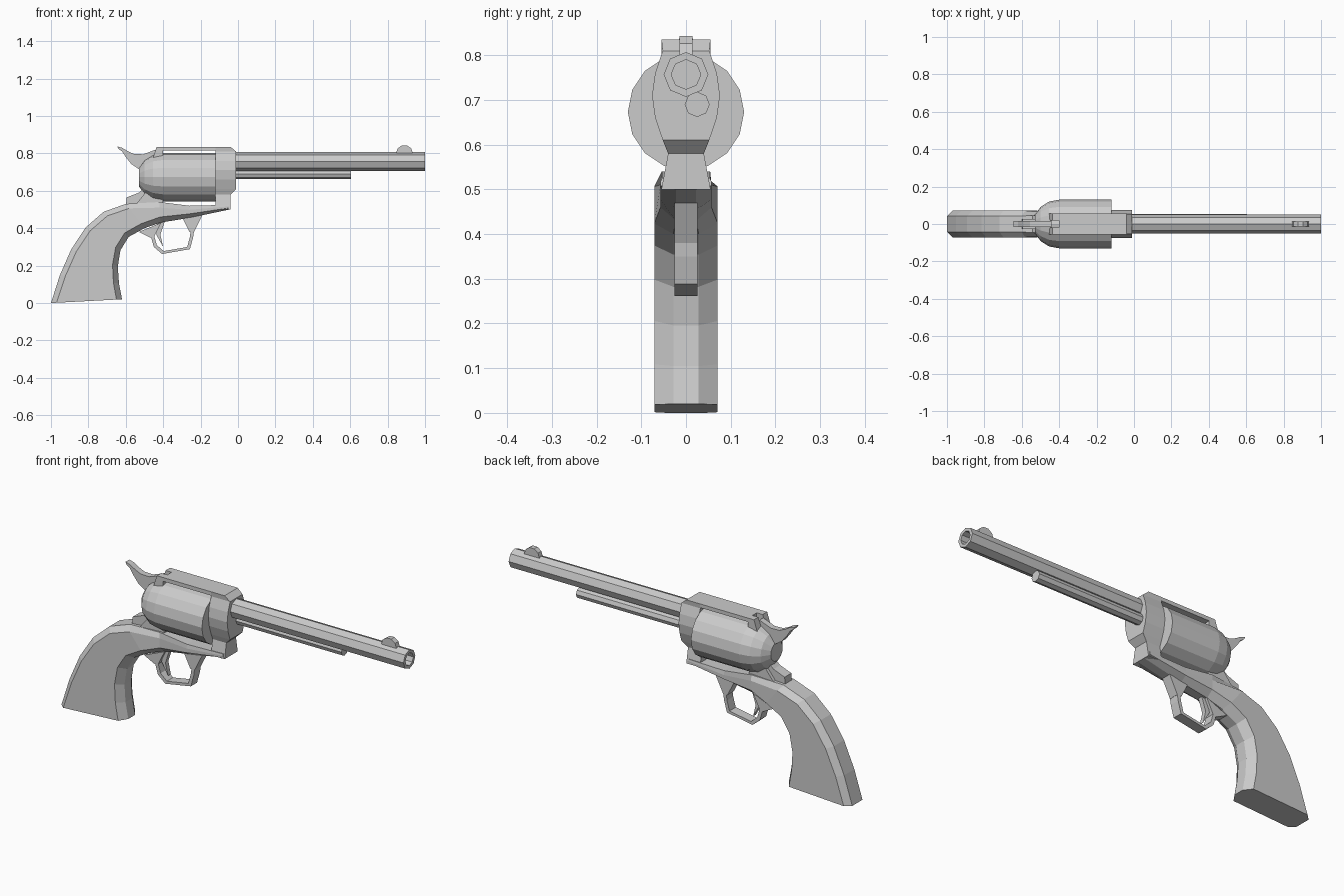
import bpy
import bmesh
from math import cos, sin, pi
from mathutils import Vector
from mathutils.geometry import interpolate_bezier

cube = bpy.data.objects.get("Cube")
if cube:
    bpy.data.objects.remove(cube, do_unlink=True)


def loft(name, rings):
    """Skin a list of equal-sized rings and cap both ends."""
    bm = bmesh.new()
    rows = [[bm.verts.new(point) for point in ring] for ring in rings]
    for row, following in zip(rows, rows[1:]):
        for i in range(len(row)):
            bm.faces.new((row[i - 1], row[i], following[i], following[i - 1]))
    bm.faces.new(rows[0])
    bm.faces.new(rows[-1])
    bmesh.ops.recalc_face_normals(bm, faces=bm.faces)
    mesh = bpy.data.meshes.new(name)
    bm.to_mesh(mesh)
    bm.free()
    obj = bpy.data.objects.new(name, mesh)
    bpy.context.collection.objects.link(obj)


def lathe(name, profile, sides, y, z):
    """Revolve (x, radius) points about an axis parallel to x."""
    turns = [2 * pi * i / sides for i in range(sides)]
    loft(name, [[(x, y + r * cos(turn), z + r * sin(turn)) for turn in turns]
                for x, r in profile])


def prism(name, outline, start, end):
    """Extrude a side outline of (x, z) points across y."""
    loft(name, [[(x, y, z) for x, z in outline] for y in (start, end)])


def rectangle(left, right, bottom, top):
    return [(left, bottom), (right, bottom), (right, top), (left, top)]


def strip(name, outer, inner, half):
    """Sweep a rectangular bar between two matching edge paths."""
    loft(name, [[(a.x, -half, a.y), (b.x, -half, b.y), (b.x, half, b.y), (a.x, half, a.y)]
                for a, b in zip(outer, inner)])


def points(*pairs):
    return [Vector(pair) for pair in pairs]


def curve(*controls):
    return interpolate_bezier(*points(*controls), 6)


def chamfered_ring(back, front, half, back_share):
    """Section from back edge to front edge with narrowed outer faces."""
    span = front - back
    step = span.normalized() * min(.03, span.length / 3)
    side = [(back, half * back_share), (back + step, half),
            (front - step, half), (front, half * .4)]
    loop = side + [(point, -width) for point, width in reversed(side)]
    return [(point.x, width, point.y) for point, width in loop]


# Barrel with open bore, and ejector rod
barrel_height = .757
barrel_radius = .05
bore_radius = .033
lathe("barrel", [(-.05, barrel_radius), (1, barrel_radius), (1, bore_radius),
                 (.6, bore_radius)], 8, 0, barrel_height)
lathe("ejector_rod", [(-.05, .028), (.605, .028)], 8, .025, .69)

# Rounded front sight
arc = [pi * i / 5 for i in range(6)]
prism("front_sight", [(.89 + .045 * cos(t), .8 + .045 * sin(t)) for t in arc], -.014, .014)

# Cylinder and domed recoil shield
cylinder_radius = .13
cylinder_height = .673
cylinder_back = -.4
lathe("cylinder", [(cylinder_back, cylinder_radius), (-.12, cylinder_radius)],
      16, 0, cylinder_height)
dome = [pi * i / 8 for i in range(4)]
lathe("recoil_shield", [(cylinder_back - .14 * sin(t), cylinder_radius * cos(t)) for t in dome],
      16, 0, cylinder_height)

# Front of the frame: a waist below, bulging sides, a bevelled top
frame_back, frame_face, frame_bevel = -.12, -.01, -.04
strap_half = .055
strap_top = .835
bulge = [(.61 + .05 * i, .052 + .024 * sin(pi * i / 4), frame_face) for i in range(5)]
levels = [(.5, strap_half, frame_bevel), (.58, .04, frame_bevel), *bulge,
          (strap_top, strap_half, frame_bevel)]
loft("frame_front", [[(frame_back, -half, z), (x, -half, z), (x, half, z), (frame_back, half, z)]
                     for z, half, x in levels])

# Top strap with two ears beside the hammer slot
prism("top_strap", rectangle(cylinder_back, frame_back, .815, strap_top),
      -strap_half, strap_half)
ear = [(-.455, .775), (-.435, strap_top), (cylinder_back, strap_top), (cylinder_back, .775)]
for label, side in (("left", 1), ("right", -1)):
    prism(label + "_strap_ear", ear, side * .018, side * strap_half)

# Grip flowing into the lower frame
grip_back = curve((-1, 0), (-.93, .25), (-.82, .5), (-.6, .53))
grip_front = curve((-.62, .02), (-.65, .15), (-.68, .35), (-.5, .4))
sections = [chamfered_ring(back, front, .071, .6)
            for back, front in zip(grip_back, grip_front)]
frame_tops = points((-.42, .54), (-.26, .52), (-.05, .525))
frame_bottoms = points((-.415, .43), (-.26, .455), (-.045, .5))
for top, bottom in zip(frame_tops, frame_bottoms):
    sections.append(chamfered_ring(top, bottom, .057, .95))
loft("grip_and_lower_frame", sections)

# Frame behind the cylinder
prism("rear_frame", [(-.56, .51), (-.48, .61), (cylinder_back, .61), (cylinder_back, .5)],
      -.045, .045)
prism("hammer_base", [(-.6, .515), (-.595, .565), (-.53, .59), (-.49, .625), (-.42, .6),
                      (-.42, .5)], -.028, .028)

# Hammer with curved spur
hammer_top = curve((-.645, .837), (-.6, .84), (-.57, .75), (-.44, .82))
hammer_underside = curve((-.64, .825), (-.6, .82), (-.6, .7), (-.45, .7))
strip("hammer", hammer_top, hammer_underside, .016)

# Trigger guard with flared roots, and trigger
guard_half = .026
guard_centre = Vector((-.35, .36))
guard_outer = points((-.47, .37), (-.45, .3), (-.406, .262), (-.257, .288), (-.24, .35),
                     (-.23, .42))
guard_inner = [point.lerp(guard_centre, .16) for point in guard_outer]
strip("trigger_guard", guard_outer, guard_inner, guard_half)
prism("guard_front_root", [(-.3, .46), (-.26, .38), (-.235, .38), (-.19, .47)],
      -guard_half, guard_half)
prism("guard_rear_root", [(-.53, .38), (-.47, .35), (-.45, .35), (-.41, .43)],
      -guard_half, guard_half)
prism("trigger", [(-.43, .44), (-.39, .44), (-.415, .365), (-.4, .3), (-.437, .365)],
      -.012, .012)
